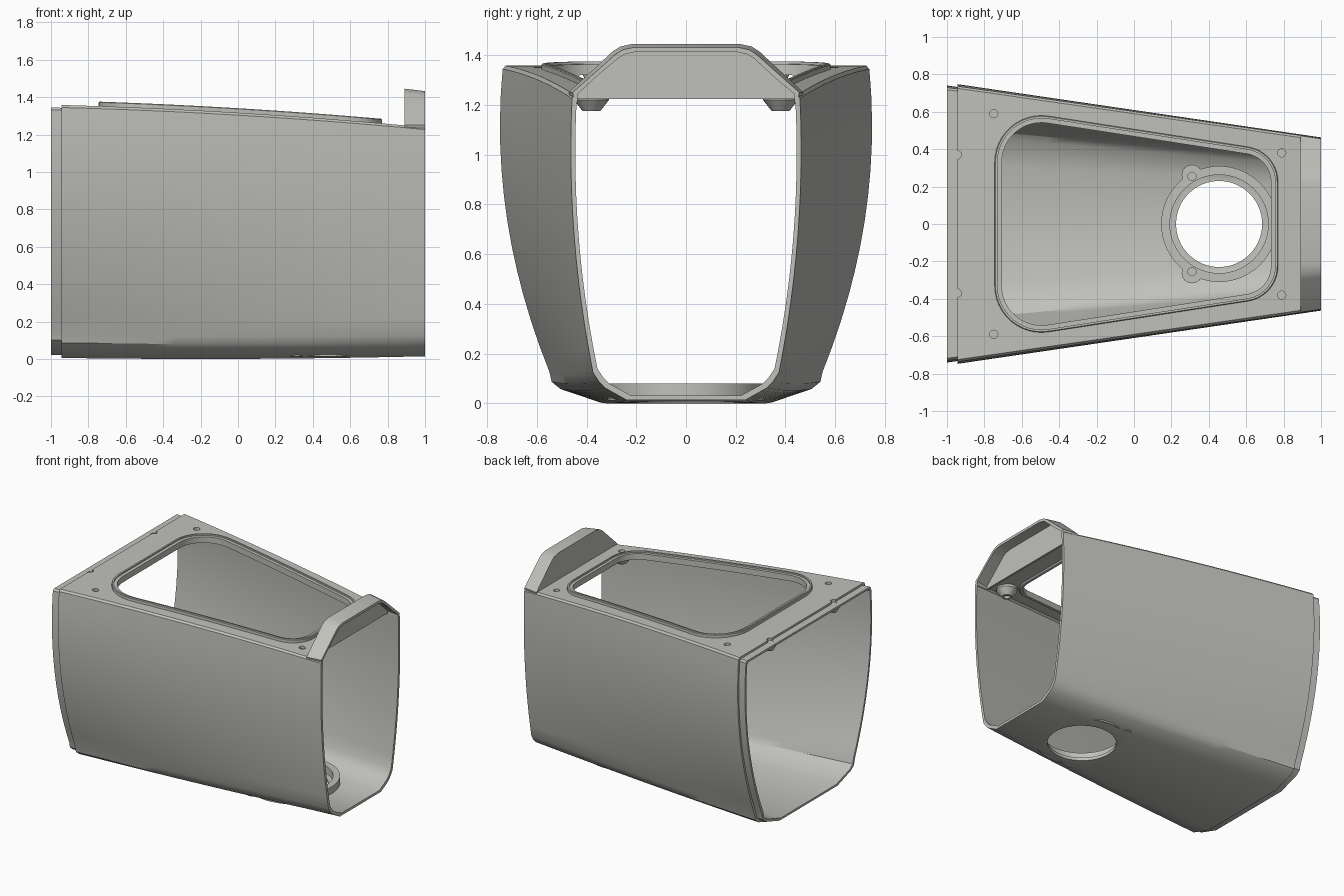
import bpy, bmesh, math

if "Cube" in bpy.data.objects:
    bpy.data.objects.remove(bpy.data.objects["Cube"])

grey = bpy.data.materials.new("warm grey plastic")
grey.diffuse_color = (0.53, 0.53, 0.50, 1)
grey.use_nodes = True
grey.node_tree.nodes["Principled BSDF"].inputs["Base Color"].default_value = grey.diffuse_color


def top_z(x):
    t = (x + 0.95) / 1.85
    return 1.358 - 0.05 * t - 0.06 * t * t


def bottom_z(x):
    return 0.01 * (x + 0.2) ** 2


def new_object(name, bm):
    bmesh.ops.recalc_face_normals(bm, faces=bm.faces)
    me = bpy.data.meshes.new(name)
    bm.to_mesh(me)
    bm.free()
    ob = bpy.data.objects.new(name, me)
    bpy.context.collection.objects.link(ob)
    me.materials.append(grey)
    return ob


def loft(name, rings, cyclic=False):
    """Skin closed rings; cap the ends unless cyclic."""
    bm = bmesh.new()
    vs = [[bm.verts.new(p) for p in r] for r in rings]
    n = len(vs[0])
    pairs = list(zip(vs, vs[1:])) + ([(vs[-1], vs[0])] if cyclic else [])
    for a, b in pairs:
        for i in range(n):
            j = (i + 1) % n
            bm.faces.new((a[i], a[j], b[j], b[i]))
    if not cyclic:
        bm.faces.new(vs[0])
        bm.faces.new(vs[-1])
    return new_object(name, bm)


def lathe_z(name, x, y, levels, n=40):
    """Stacked circles given as (radius, z)."""
    return loft(name, [[(x + r * math.cos(2 * math.pi * i / n), y + r * math.sin(2 * math.pi * i / n), z)
                        for i in range(n)] for r, z in levels])


def combine(ob, others, op='DIFFERENCE'):
    """Apply booleans and remove the helpers."""
    for c in others:
        c.hide_render = True
        m = ob.modifiers.new("bool", 'BOOLEAN')
        m.operation, m.object, m.solver = op, c, 'EXACT'
    bpy.context.view_layer.update()
    dg = bpy.context.evaluated_depsgraph_get()
    me = bpy.data.meshes.new_from_object(ob.evaluated_get(dg))
    ob.modifiers.clear()
    ob.data = me
    for c in others:
        bpy.data.objects.remove(c)


# housing cross-section: flat floor, chamfered lower corners, bulging sides, flat top
def section(x, d):
    t = (x + 0.945) / 1.945
    mix = lambda a, b: a + (b - a) * t
    half = [(mix(0.35, 0.24), 0), (mix(0.505, 0.325), 0.039), (mix(0.54, 0.35), 0.06)]
    for i in range(13):
        u = 0.09 + 0.9 * i / 12
        half.append((mix(0.748, 0.463) - mix(0.373, 0.167) * (u - 0.82) ** 2, u))
    half.append((half[-1][0] - 0.012, 1))
    z0, h = bottom_z(x) + d, top_z(x) - bottom_z(x) - 2 * d
    pts = [(w - d, z0 + u * h) for w, u in half]
    return [(x, y, z) for y, z in pts] + [(x, -y, z) for y, z in reversed(pts)]


xs = [1 - 1.945 * i / 16 for i in range(17)]
wall = lambda x: 0.024 - 0.006 * x
rings = [section(x, 0) for x in xs]
rings += [section(x, 0.015) for x in (-0.945, -1)]          # stepped rear lip
rings += [section(x, wall(x)) for x in [-1] + xs[::-1]]     # inner skin
housing = loft("housing", rings, cyclic=True)


# rounded trapezoid outline of the top opening, inset by d
def outline(d):
    xl, yl, rl, xr, yr, rr = -0.495, 0.33, 0.25 - d, 0.58, 0.225, 0.19 - d
    a = math.radians(81.2)
    arc = lambda cx, cy, r, s, e: [(cx + r * math.cos(s + (e - s) * i / 12),
                                    cy + r * math.sin(s + (e - s) * i / 12)) for i in range(13)]
    right, left = arc(xr, yr, rr, 0, a), arc(xl, yl, rl, a, math.pi)
    p, q = right[-1], left[0]
    side = [(p[0] + (q[0] - p[0]) * i / 10, p[1] + (q[1] - p[1]) * i / 10) for i in range(1, 10)]
    half = right + side + left
    return half + [(x, -y) for x, y in reversed(half)]


# raised stepped rim around the opening
rim_steps = [(0, -0.01), (0, 0.02), (0.004, 0.024), (0.015, 0.024), (0.015, 0.014),
             (0.038, 0.014), (0.038, -0.03), (0.02, -0.03)]
rim = loft("opening_rim", [[(x, y, top_z(x) + h) for x, y in outline(d)] for d, h in rim_steps], cyclic=True)
opening = loft("opening_cutter", [[(x, y, z) for x, y in outline(0.025)] for z in (1.0, 1.6)])


# front collar: hollow arch with a rear wall
def collar_prism(name, half, x0, x1):
    def ring(x):
        pts = [(y * (1 + 0.33 * (1 - x)), z - (0.12 * (x - 0.89) if z > 1.38 else 0)) for y, z in half]
        return [(x, y, z) for y, z in pts] + [(x, -y, z) for y, z in reversed(pts)]
    return loft(name, [ring(x0), ring(x1)])


outer = [(0.45, 1.225), (0.456, 1.25), (0.285, 1.415), (0.255, 1.435), (0.21, 1.445)]
inner = [(0.436, 1.1), (0.437, 1.243), (0.276, 1.398), (0.25, 1.416), (0.205, 1.426)]
collar = collar_prism("front_collar", outer, 0.89, 1.0)
combine(collar, [collar_prism("collar_cutter", inner, 0.905, 1.1)])

# screw bosses below the top plate, with blind holes above them
cutters = [opening, collar_prism("front_cutter", inner, 0.905, 1.1)]
bosses = []
for x, y, r, h in ((0.79, 0.38, 0.07, 0.065), (-0.75, 0.59, 0.05, 0.06), (-0.945, 0.37, 0.045, 0.06)):
    for s in (1, -1):
        z = top_z(x) - 0.018
        bosses.append(lathe_z("screw_boss", x, s * y,
                              [(r, z), (r, z - 0.02), (r * 0.5, z - h), (r * 0.3, z - h), (r * 0.3, z - h + 0.02)], 24))
        cutters.append(lathe_z("hole_cutter", x, s * y, [(0.022, z - 0.012), (0.022, z + 0.1)], 20))

# round floor hole
cutters.append(lathe_z("floor_cutter", 0.455, 0, [(0.23, -0.1), (0.23, 0.2)], 64))
combine(housing, cutters)

# floor ring with two screw lugs
floor_ring = lathe_z("floor_ring", 0.455, 0, [(0.31, 0.012), (0.31, 0.08)], 64)
combine(floor_ring, [lathe_z("lug", 0.31, s * 0.262, [(0.055, 0.012), (0.055, 0.08)], 24) for s in (1, -1)], 'UNION')
combine(floor_ring, [lathe_z("ring_cutter", 0.455, 0, [(0.263, -0.1), (0.263, 0.2)], 64)]
        + [lathe_z("lug_cutter", 0.31, s * 0.255, [(0.022, 0.05), (0.022, 0.2)], 20) for s in (1, -1)])

# smooth shading with crisp edges
bpy.ops.object.select_all(action='DESELECT')
for ob in [housing, rim, collar, floor_ring] + bosses:
    ob.select_set(True)
bpy.context.view_layer.objects.active = housing
bpy.ops.object.shade_smooth_by_angle(angle=math.radians(30))
